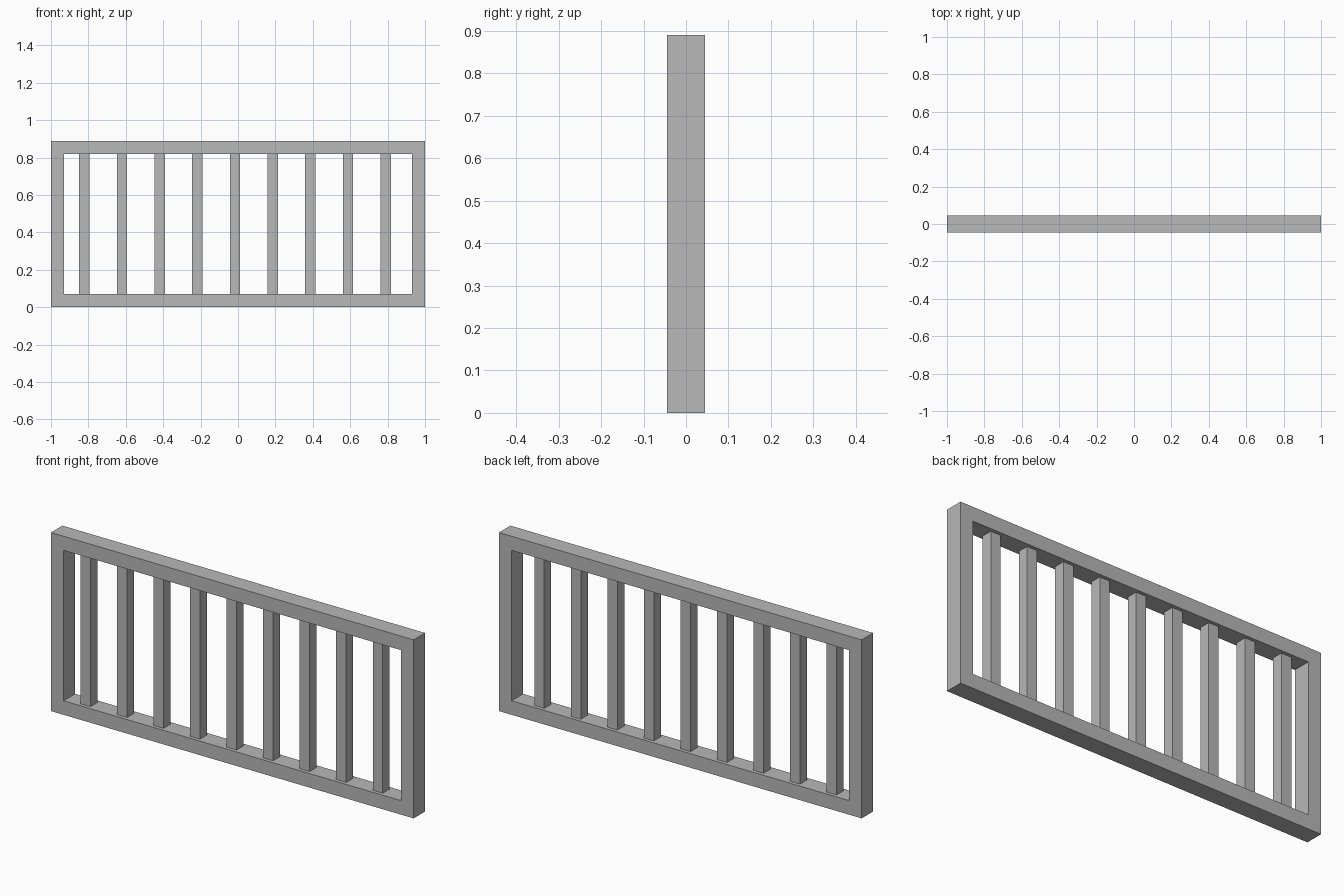
import bpy, bmesh

if "Cube" in bpy.data.objects:
    bpy.data.objects.remove(bpy.data.objects["Cube"])

HEIGHT, DEPTH, BORDER = 0.89, 0.09, 0.07
BAR, BAR_COUNT, BAR_STEP, BAR_START = 0.055, 9, 0.2015, -0.822

grey = bpy.data.materials.new("plain grey")
grey.diffuse_color = (0.48, 0.48, 0.48, 1)
grey.use_nodes = True
grey.node_tree.nodes["Principled BSDF"].inputs["Base Color"].default_value = grey.diffuse_color


def finish(name, bm):
    bmesh.ops.recalc_face_normals(bm, faces=bm.faces)
    mesh = bpy.data.meshes.new(name)
    bm.to_mesh(mesh)
    bm.free()
    mesh.materials.append(grey)
    obj = bpy.data.objects.new(name, mesh)
    bpy.context.collection.objects.link(obj)
    return obj


def rectangle(bm, inset, y):
    x, low, high = 1 - inset, inset, HEIGHT - inset
    return [bm.verts.new((px, y, pz))
            for px, pz in ((-x, low), (x, low), (x, high), (-x, high))]


# Outer frame: four rectangular loops joined into a mitred ring
bm = bmesh.new()
loops = [rectangle(bm, inset, y) for inset, y in (
    (0, -DEPTH / 2), (0, DEPTH / 2), (BORDER, DEPTH / 2), (BORDER, -DEPTH / 2))]
for i in range(4):
    a, b = loops[i], loops[(i + 1) % 4]
    for j in range(4):
        k = (j + 1) % 4
        bm.faces.new((a[j], a[k], b[k], b[j]))
finish("railing_frame", bm)

# Square upright bars between the bottom and top rails
for i in range(BAR_COUNT):
    bm = bmesh.new()
    bmesh.ops.create_cube(bm, size=1)
    bmesh.ops.scale(bm, vec=(BAR, BAR, HEIGHT - 2 * BORDER), verts=bm.verts)
    bar = finish(f"upright_bar_{i + 1}", bm)
    bar.location = (BAR_START + i * BAR_STEP, 0, HEIGHT / 2)
